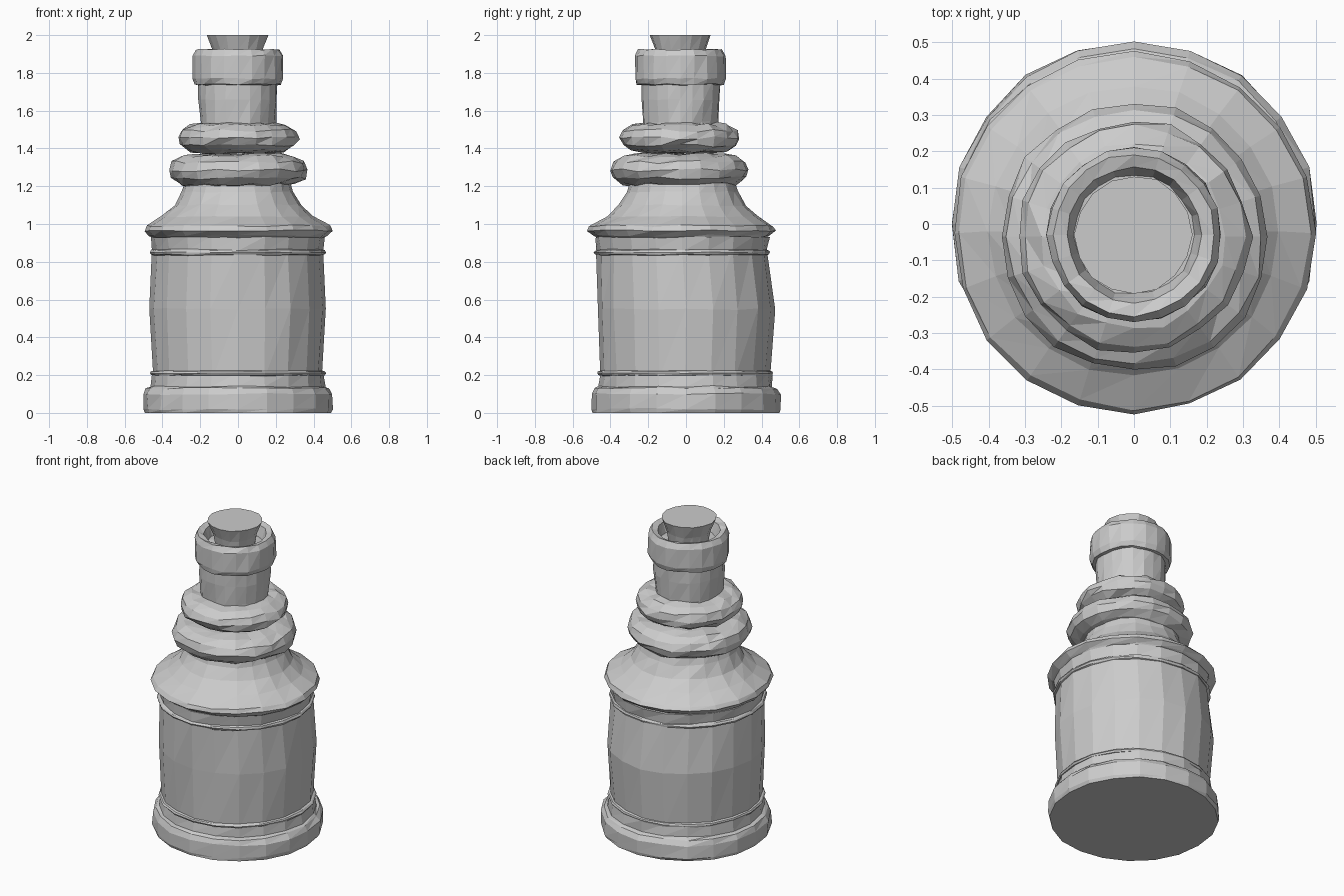
import bpy, bmesh, math, random
from mathutils import Vector

random.seed(4)
if "Cube" in bpy.data.objects:
    bpy.data.objects.remove(bpy.data.objects["Cube"])

GREY = (0.6, 0.6, 0.6, 1)
stone = bpy.data.materials.new("plain grey")
stone.use_nodes = True
stone.diffuse_color = GREY
stone.node_tree.nodes["Principled BSDF"].inputs["Base Color"].default_value = GREY


def lathe(name, profile, sides=20, wobble=0.006):
    """Turn (radius, height, y centre) rows into a closed, slightly hand-carved part."""
    bm = bmesh.new()
    rings = []
    for r, z, cy in profile:
        ring = []
        for i in range(sides):
            a = math.tau * i / sides
            rr = r + random.uniform(-wobble, wobble)
            zz = z + random.uniform(-wobble, wobble) * (0 < z < 1.99)
            ring.append(bm.verts.new((rr * math.cos(a), cy + rr * math.sin(a), zz)))
        rings.append(ring)
    for low, high in zip(rings, rings[1:]):
        for i in range(sides):
            j = (i + 1) % sides
            # Diagonal splits give the chiselled facets
            bm.faces.new((low[i], low[j], high[j]))
            bm.faces.new((low[i], high[j], high[i]))
    for ring, end in ((rings[0], 0), (rings[-1], -1)):
        centre = bm.verts.new(Vector((0, profile[end][2], profile[end][1])))
        for i in range(sides):
            bm.faces.new((ring[i], ring[(i + 1) % sides], centre))
    bmesh.ops.recalc_face_normals(bm, faces=bm.faces)
    mesh = bpy.data.meshes.new(name)
    bm.to_mesh(mesh)
    bm.free()
    mesh.materials.append(stone)
    obj = bpy.data.objects.new(name, mesh)
    bpy.context.collection.objects.link(obj)
    return obj


def bead(name, r, z, cy, half_height, depth, wobble, steps=6):
    """A rounded ring bulging out to radius r."""
    rows = []
    for k in range(steps + 1):
        t = math.pi * (k / steps - 0.5)
        rows.append((r - depth + depth * math.cos(t), z + half_height * math.sin(t), cy))
    return lathe(name, rows, wobble=wobble)


# Foot of the bottle
lathe("base", [(0.495, 0, 0), (0.503, 0.02, 0), (0.503, 0.1, 0), (0.485, 0.13, 0),
               (0.46, 0.14, 0), (0.455, 0.21, 0)], wobble=0.005)
# Barrel body, slightly bulging
lathe("body", [(0.445, 0.18, -0.005), (0.468, 0.55, 0), (0.452, 0.86, -0.02),
               (0.462, 0.93, -0.02)], wobble=0.005)
# Thin bands around the body
bead("lower_band", 0.466, 0.21, -0.005, 0.014, 0.02, 0.002, 4)
bead("upper_band", 0.467, 0.85, -0.02, 0.016, 0.02, 0.003, 4)
# Flared shoulder
lathe("shoulder", [(0.45, 0.925, -0.02), (0.47, 0.94, -0.025), (0.498, 0.965, -0.025),
                   (0.485, 0.99, -0.025), (0.4, 1.04, -0.02), (0.335, 1.1, -0.02),
                   (0.295, 1.17, -0.02), (0.27, 1.25, -0.02)], wobble=0.005)
# Two swollen rings
bead("lower_ring", 0.37, 1.285, -0.035, 0.085, 0.13, 0.009)
bead("upper_ring", 0.32, 1.455, -0.035, 0.08, 0.13, 0.009)
# Neck
lathe("neck", [(0.195, 1.48, -0.03), (0.2, 1.54, -0.03), (0.208, 1.66, -0.03),
               (0.21, 1.76, -0.03)], wobble=0.005)
# Hollow lip
lathe("lip", [(0.2, 1.735, -0.03), (0.228, 1.74, -0.03), (0.24, 1.77, -0.03),
              (0.24, 1.89, -0.03), (0.222, 1.925, -0.03), (0.185, 1.915, -0.03),
              (0.165, 1.85, -0.03)], wobble=0.004)
# Tapered stopper
lathe("stopper", [(0.115, 1.83, -0.03), (0.132, 1.92, -0.03), (0.162, 2.0, -0.03)],
      sides=16, wobble=0.004)
